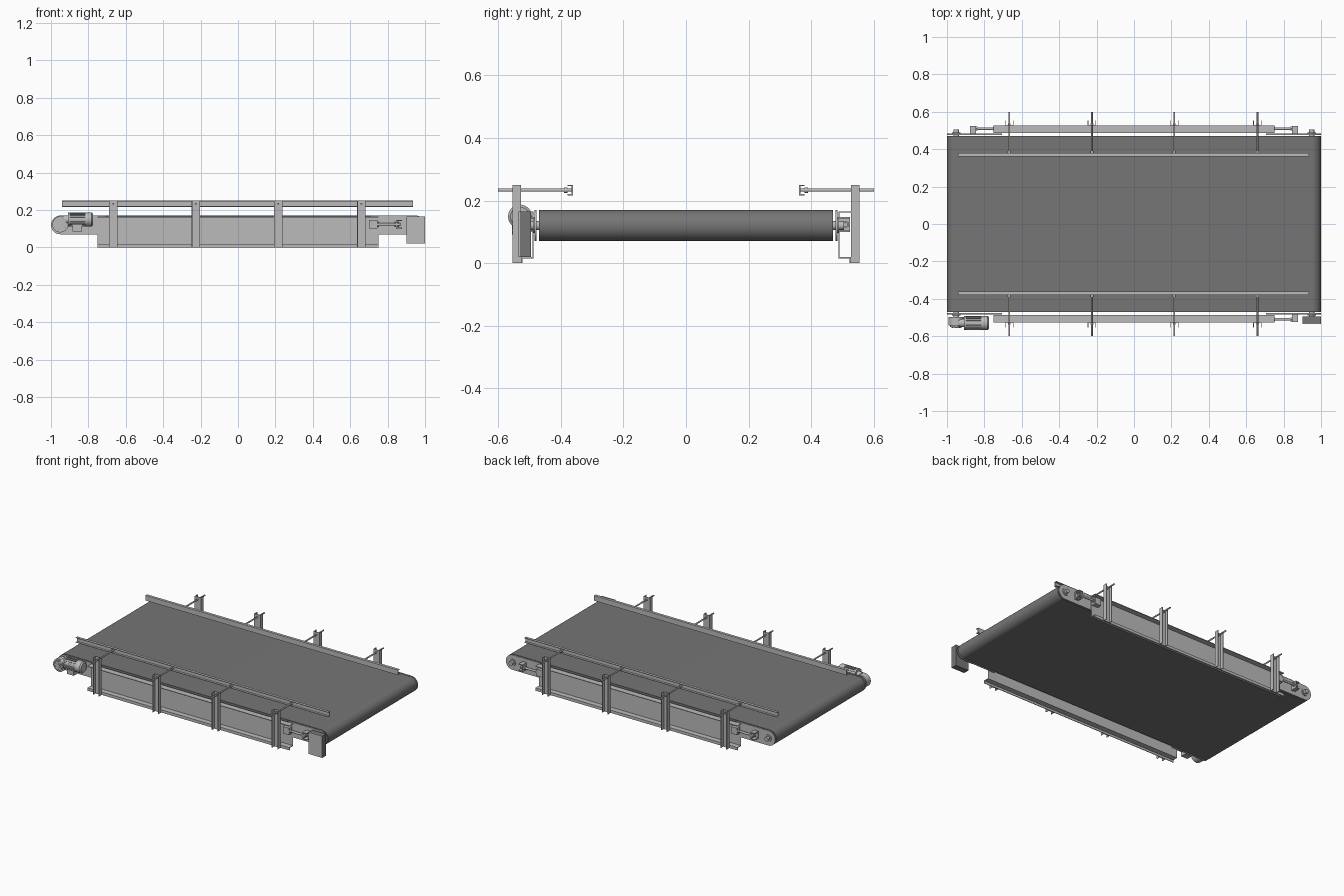
import bpy, bmesh, math
from mathutils import Matrix, Vector

cube = bpy.data.objects.get("Cube")
if cube:
    bpy.data.objects.remove(cube)


def material(name, v):
    m = bpy.data.materials.new(name)
    m.use_nodes = True
    m.diffuse_color = (v, v, v, 1)
    m.node_tree.nodes["Principled BSDF"].inputs["Base Color"].default_value = (v, v, v, 1)
    return m


STEEL = material("light grey steel", 0.5)
RUBBER = material("dark grey rubber", 0.18)


def finish(name, bm, mat, smooth=False):
    bmesh.ops.recalc_face_normals(bm, faces=bm.faces)
    me = bpy.data.meshes.new(name)
    bm.to_mesh(me)
    bm.free()
    me.materials.append(mat)
    ob = bpy.data.objects.new(name, me)
    bpy.context.collection.objects.link(ob)
    if smooth:
        bpy.ops.object.select_all(action="DESELECT")
        ob.select_set(True)
        bpy.context.view_layer.objects.active = ob
        bpy.ops.object.shade_smooth_by_angle(angle=math.radians(35))
    return ob


def box(name, x, y, z, mat=STEEL):
    """Box from (low, high) ranges."""
    bm = bmesh.new()
    bmesh.ops.create_cube(bm, size=1)
    for v in bm.verts:
        v.co = [sum(r) / 2 + c * abs(r[1] - r[0]) for c, r in zip(v.co, (x, y, z))]
    return finish(name, bm, mat)


def rod(name, axis, start, length, r, mat=STEEL, r2=None, sides=24):
    """Cylinder or cone running from start along a signed axis."""
    d = Vector(axis)
    bm = bmesh.new()
    bmesh.ops.create_cone(bm, cap_ends=True, segments=sides, radius1=r,
                          radius2=r if r2 is None else r2, depth=length)
    rot = d.to_track_quat("Z", "Y").to_matrix().to_4x4()
    bm.transform(Matrix.Translation(Vector(start) + d * length / 2) @ rot)
    return finish(name, bm, mat, True)


def extrude(name, pts, place, offset, mat=STEEL, smooth=False):
    """Closed 2D profile, mapped to 3D by place and swept by offset."""
    bm = bmesh.new()
    face = bm.faces.new([bm.verts.new(place(a, b)) for a, b in pts])
    res = bmesh.ops.extrude_face_region(bm, geom=[face])
    bmesh.ops.translate(bm, vec=offset, verts=[g for g in res["geom"] if isinstance(g, bmesh.types.BMVert)])
    return finish(name, bm, mat, smooth)


def arc(cx, cz, r, a0, a1, n=20):
    return [(cx + r * math.cos(math.radians(a0 + (a1 - a0) * i / n)),
             cz + r * math.sin(math.radians(a0 + (a1 - a0) * i / n))) for i in range(n + 1)]


def channel(depth, height, t):
    """C profile, web at a = 0, open toward +a."""
    return [(0, 0), (depth, 0), (depth, t), (t, t), (t, height - t),
            (depth, height - t), (depth, height), (0, height)]


R, AXLE_X, AXLE_Z = 0.05, 0.95, 0.12

# Belt wrapped round the two end rollers
extrude("belt", arc(AXLE_X, AXLE_Z, R, -90, 90) + arc(-AXLE_X, AXLE_Z, R, 90, 270),
        lambda a, b: (a, -0.47, b), (0, 0.94, 0), RUBBER, True)

for s, side in ((-1, "right"), (1, "left")):
    def yr(a, b):
        return (min(s * a, s * b), max(s * a, s * b))

    # Side beam with a turned-down lower lip
    T = 0.004
    beam = [(0, 0.015), (0.036, 0.015), (0.036, 0), (0.04, 0), (0.04, 0.015 + T),
            (T, 0.015 + T), (T, 0.165 - T), (0.04, 0.165 - T), (0.04, 0.165), (0, 0.165)]
    extrude(f"{side}_side_beam", beam, lambda a, b: (-0.75, s * (0.486 + a), b), (1.5, 0, 0))

    # Guide rail, open outward
    extrude(f"{side}_guide_rail", channel(0.018, 0.034, 0.004),
            lambda a, b: (-0.94, s * (0.361 + a), 0.216 + b), (1.875, 0, 0))

    # Uprights carrying the guide rail
    for i, x in enumerate((-0.667, -0.225, 0.215, 0.66)):
        tag = f"{side}_{i + 1}"
        extrude(f"upright_{tag}", channel(0.027, 0.046, 0.004),
                lambda a, b: (x - 0.023 + b, s * (0.526 + a), 0), (0, 0, 0.25))
        rod(f"rail_rod_{tag}", (0, s, 0), (x, s * 0.365, 0.233), 0.235, 0.005, sides=12)
        rod(f"rail_clamp_{tag}", (0, s, 0), (x, s * 0.379, 0.233), 0.01, 0.009, sides=12)
        rod(f"rod_nut_{tag}", (0, s, 0), (x, s * 0.53, 0.233), 0.008, 0.009, sides=6)

    for e, end in ((-1, "drive"), (1, "tail")):
        tag = f"{side}_{end}"
        # Rounded end plate and axle
        plate = [(0.705, AXLE_Z - R)] + arc(AXLE_X, AXLE_Z, R, -90, 90) + [(0.705, AXLE_Z + R)]
        extrude(f"end_plate_{tag}", plate, lambda a, b: (e * a, s * 0.477, b), (0, s * 0.006, 0))
        rod(f"axle_{tag}", (0, s, 0), (e * AXLE_X, s * 0.465, AXLE_Z), 0.04, 0.014)
        rod(f"axle_collar_{tag}", (0, s, 0), (e * AXLE_X, s * 0.483, AXLE_Z), 0.006, 0.023)

        # Belt tensioner
        if (s, e) != (-1, -1):
            def xr(a, b):
                return (min(e * a, e * b), max(e * a, e * b))
            box(f"tension_lug_{tag}", xr(0.846, 0.876), yr(0.483, 0.488), (0.097, 0.148))
            for z in (0.099, 0.141):
                box(f"tension_cheek_{tag}", xr(0.846, 0.876), yr(0.488, 0.524), (z, z + 0.006))
            box(f"tension_stop_{tag}", xr(0.846, 0.852), yr(0.488, 0.524), (0.1, 0.146))
            box(f"tension_anchor_{tag}", xr(0.7, 0.745), yr(0.489, 0.522), (0.1, 0.146))
            rod(f"tension_screw_{tag}", (e, 0, 0), (e * 0.72, s * 0.51, 0.123), 0.15, 0.007, sides=16)
            for x in (0.745, 0.836, 0.852):
                rod(f"tension_nut_{tag}", (e, 0, 0), (e * x, s * 0.51, 0.123), 0.01, 0.012, sides=6)

# Control box with a light cover
box("control_box", (0.9, 1), (-0.53, -0.494), (0.02, 0.165), RUBBER)
box("control_box_cover", (0.9, 1), (-0.535, -0.53), (0.02, 0.165))

# Gearbox
rod("gearbox_housing", (0, -1, 0), (-AXLE_X, -0.498, 0.123), 0.045, 0.043)
rod("gearbox_flange", (0, -1, 0), (-AXLE_X, -0.543, 0.123), 0.008, 0.033)
rod("gearbox_cap", (0, -1, 0), (-AXLE_X, -0.551, 0.123), 0.005, 0.016)
for i in range(6):
    a = math.radians(60 * i + 30)
    rod("gearbox_bolt", (0, -1, 0), (-AXLE_X + 0.026 * math.cos(a), -0.55, 0.123 + 0.026 * math.sin(a)),
        0.005, 0.005, sides=6)

# Motor with cooling ribs
MY, MZ = -0.53, 0.149
rod("motor_neck", (1, 0, 0), (-0.935, MY, MZ), 0.03, 0.022)
rod("motor_flange", (1, 0, 0), (-0.908, MY, MZ), 0.01, 0.038)
rod("motor_body", (1, 0, 0), (-0.9, MY, MZ), 0.085, 0.033)
rod("motor_fan_cover", (1, 0, 0), (-0.818, MY, MZ), 0.036, 0.038)
rod("motor_fan_end", (1, 0, 0), (-0.782, MY, MZ), 0.008, 0.038, r2=0.03)
for i in range(16):
    bm = bmesh.new()
    bmesh.ops.create_cube(bm, size=1, matrix=Matrix.Translation((-0.858, 0, 0.034))
                          @ Matrix.Diagonal((0.08, 0.003, 0.008, 1)))
    bm.transform(Matrix.Translation((0, MY, MZ)) @ Matrix.Rotation(math.tau * i / 16, 4, "X"))
    finish("motor_rib", bm, STEEL)
box("motor_terminal_box", (-0.885, -0.835), (-0.55, -0.51), (0.086, 0.125))
